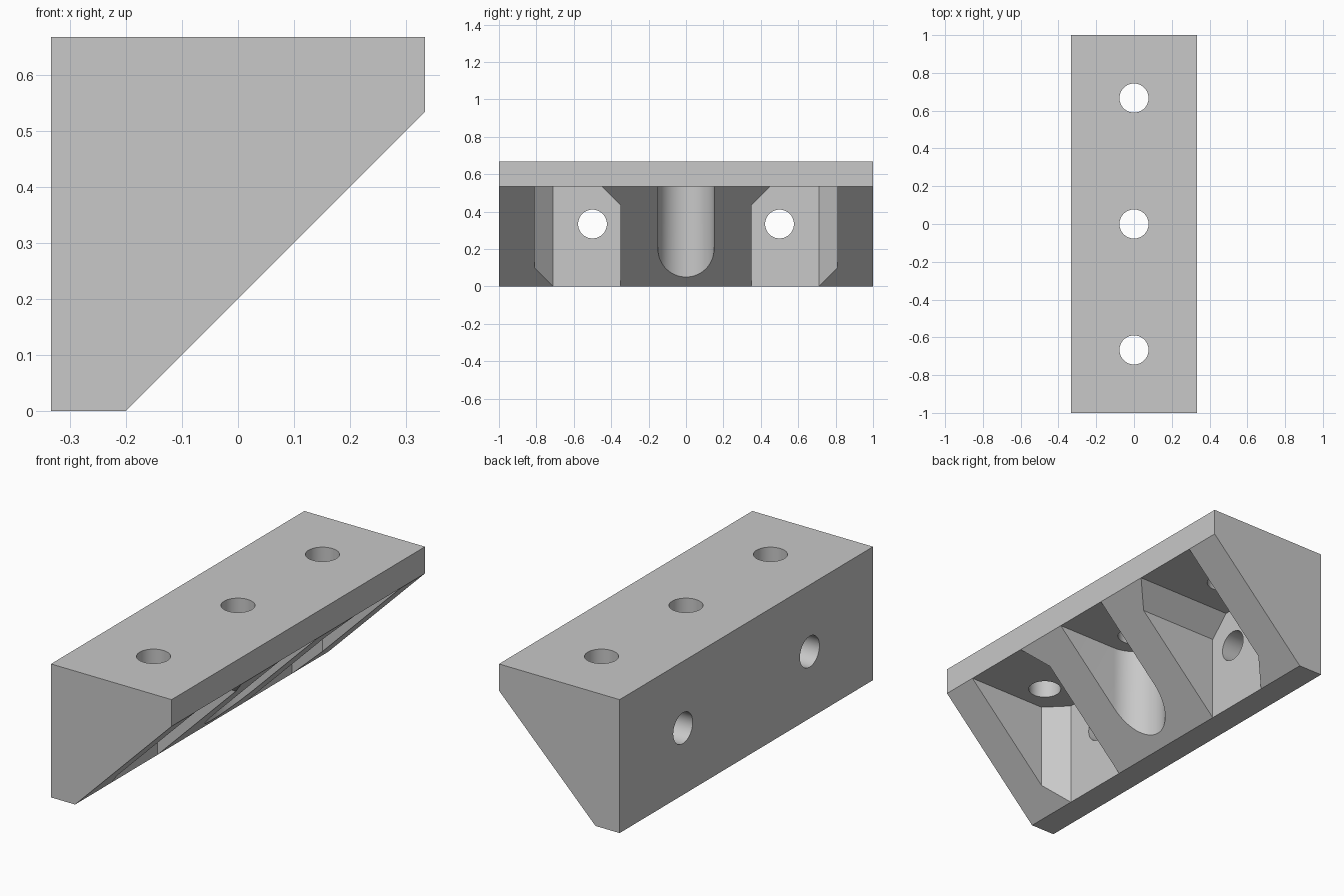
import bpy, bmesh, math
from mathutils import Matrix, Vector

cube = bpy.data.objects.get("Cube")
if cube:
    bpy.data.objects.remove(cube, do_unlink=True)

HALF_X, WALL_X, PLATE_Z, TOP_Z = 1 / 3, -0.2, 0.5333, 2 / 3
HOLE_R, SLOT_R = 0.077, 0.15

grey = bpy.data.materials.new("plain grey")
grey.use_nodes = True
colour = (0.58, 0.58, 0.58, 1)
grey.diffuse_color = colour
grey.node_tree.nodes["Principled BSDF"].inputs["Base Color"].default_value = colour


def make_object(name, bm):
    bmesh.ops.recalc_face_normals(bm, faces=bm.faces)
    mesh = bpy.data.meshes.new(name)
    bm.to_mesh(mesh)
    bm.free()
    mesh.materials.append(grey)
    obj = bpy.data.objects.new(name, mesh)
    bpy.context.collection.objects.link(obj)
    return obj


def prism(name, points, direction):
    """Extrude a flat outline along a direction."""
    bm = bmesh.new()
    face = bm.faces.new([bm.verts.new(p) for p in points])
    new = bmesh.ops.extrude_face_region(bm, geom=[face])["geom"]
    verts = [v for v in new if isinstance(v, bmesh.types.BMVert)]
    bmesh.ops.translate(bm, verts=verts, vec=direction)
    return make_object(name, bm)


def drill(name, centre, axis):
    """Round cutter for a bolt hole."""
    bm = bmesh.new()
    turn = Vector((0, 0, 1)).rotation_difference(Vector(axis)).to_matrix().to_4x4()
    bmesh.ops.create_cone(bm, cap_ends=True, segments=48, radius1=HOLE_R,
                          radius2=HOLE_R, depth=0.3,
                          matrix=Matrix.Translation(centre) @ turn)
    return make_object(name, bm)


def pocket(name, side):
    """Box cutter with two chamfered edges: by the end rib and under the plate."""
    outer, inner = 0.81 * side, 0.35 * side
    low, high = Vector((WALL_X, 0, -0.2)), Vector((0.6, 0, PLATE_Z))
    bm = bmesh.new()
    size = Vector((high.x - low.x, abs(outer - inner), high.z - low.z))
    centre = (low + high) / 2 + Vector((0, (outer + inner) / 2, 0))
    bmesh.ops.create_cube(bm, size=1, matrix=Matrix.Translation(centre)
                          @ Matrix.Diagonal((*size, 1)))

    def on_edge(edge, **where):
        return all(abs(getattr(v.co, k) - w) < 0.001
                   for v in edge.verts for k, w in where.items())

    edges = [e for e in bm.edges if on_edge(e, x=WALL_X, y=outer)
             or on_edge(e, y=inner, z=PLATE_Z)]
    bmesh.ops.bevel(bm, geom=edges, offset=0.1, offset_type='OFFSET',
                    segments=1, affect='EDGES')
    return make_object(name, bm)


# Solid wedge with a blunt foot and lip
body = prism("corner_bracket",
             [(-HALF_X, -1, 0), (WALL_X, -1, 0), (HALF_X, -1, PLATE_Z),
              (HALF_X, -1, TOP_Z), (-HALF_X, -1, TOP_Z)], (0, 2, 0))

# Central U-shaped tool slot
arc = [math.pi / 2 + math.pi * i / 32 for i in range(33)]
outline = [(SLOT_R * math.cos(a), SLOT_R * math.sin(a), -0.2) for a in arc]
outline += [(0.6, -SLOT_R, -0.2), (0.6, SLOT_R, -0.2)]
cutters = [prism("slot_cutter", outline, (0, 0, PLATE_Z + 0.2))]

# Side pockets, plate holes and wall holes
for side in (-1, 1):
    cutters.append(pocket("pocket_cutter", side))
    cutters.append(drill("wall_hole_cutter", (-0.28, 0.5 * side, 1 / 3), (1, 0, 0)))
for y in (-2 / 3, 0, 2 / 3):
    cutters.append(drill("plate_hole_cutter", (0, y, 0.6), (0, 0, 1)))

bpy.context.view_layer.objects.active = body
for cutter in cutters:
    cutter.hide_render = True
    mod = body.modifiers.new("cut", 'BOOLEAN')
    mod.operation, mod.solver, mod.object = 'DIFFERENCE', 'EXACT', cutter
    bpy.ops.object.modifier_apply(modifier=mod.name)
    bpy.data.objects.remove(cutter, do_unlink=True)

# Smooth the round walls, keep machined edges sharp
bpy.ops.object.select_all(action='DESELECT')
body.select_set(True)
bpy.ops.object.shade_smooth_by_angle(angle=math.radians(25))
